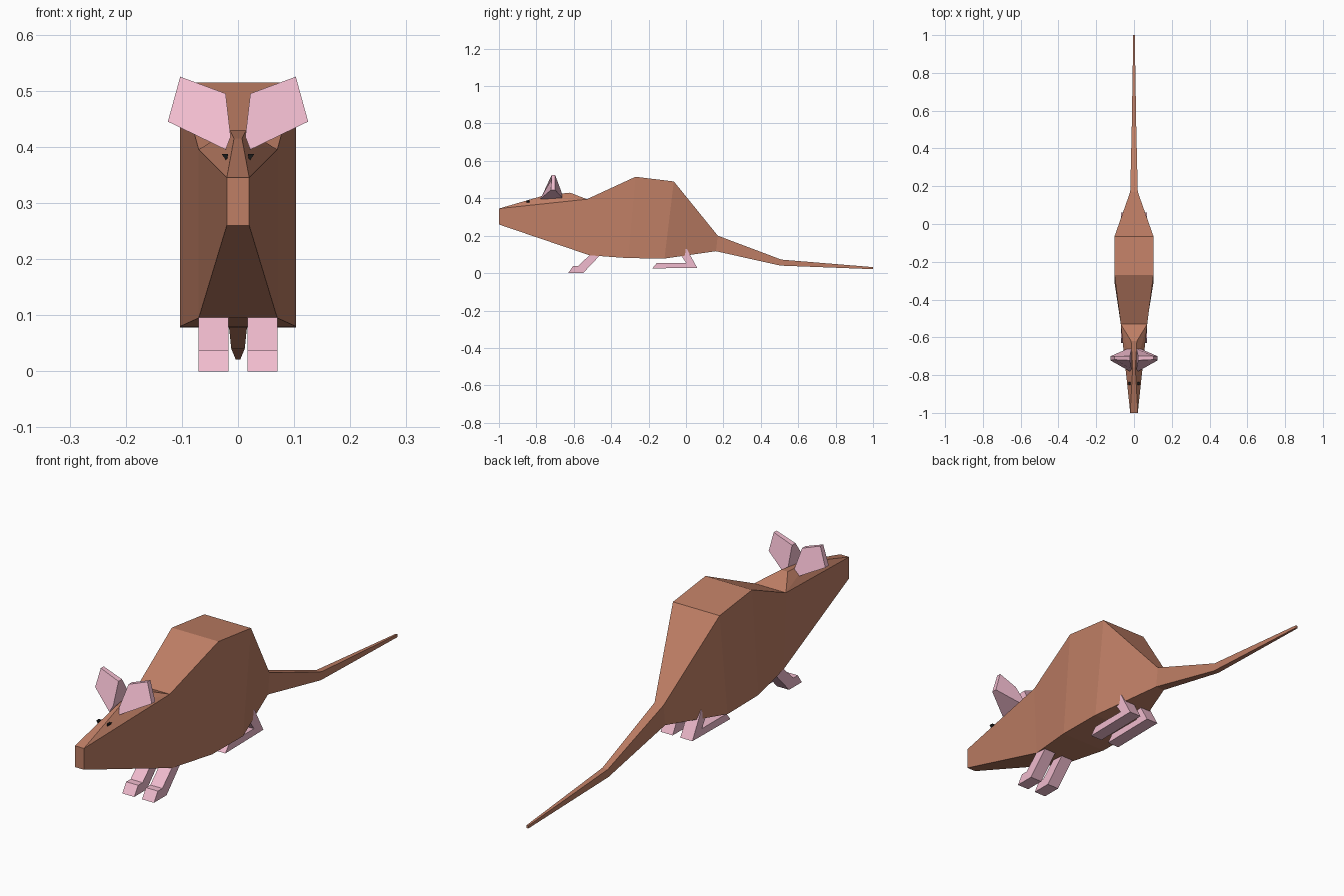
import bpy, bmesh

if "Cube" in bpy.data.objects:
    bpy.data.objects.remove(bpy.data.objects["Cube"])


def material(name, rgb):
    m = bpy.data.materials.new(name)
    m.diffuse_color = (*rgb, 1)
    m.use_nodes = True
    m.node_tree.nodes["Principled BSDF"].inputs["Base Color"].default_value = m.diffuse_color
    return m


FUR = material("fur", (0.52, 0.21, 0.13))
PINK = material("pink_skin", (0.88, 0.50, 0.62))
BLACK = material("black", (0.01, 0.01, 0.01))


def build(name, verts, faces, mat):
    bm = bmesh.new()
    vs = [bm.verts.new(v) for v in verts]
    for f in faces:
        bm.faces.new([vs[i] for i in f])
    bmesh.ops.recalc_face_normals(bm, faces=bm.faces)
    me = bpy.data.meshes.new(name)
    bm.to_mesh(me)
    bm.free()
    me.materials.append(mat)
    ob = bpy.data.objects.new(name, me)
    bpy.context.collection.objects.link(ob)
    return ob


def bridge(name, a, b, mat):
    """Closed solid between two outlines with equal point counts."""
    n = len(a)
    faces = [(i, (i + 1) % n, n + (i + 1) % n, n + i) for i in range(n)]
    faces += [tuple(range(n)), tuple(range(n, 2 * n))]
    return build(name, a + b, faces, mat)


# Body and tail: box sections (half width, top y, top z, bottom y, bottom z)
rings = [
    (0.02, -1.0, 0.345, -1.0, 0.26),
    (0.07, -0.53, 0.395, -0.515, 0.095),
    (0.103, -0.27, 0.515, -0.31, 0.08),
    (0.103, -0.065, 0.49, -0.115, 0.078),
    (0.02, 0.17, 0.20, 0.16, 0.117),
    (0.012, 0.51, 0.072, 0.505, 0.04),
    (0.004, 1.0, 0.032, 1.0, 0.021),
]
verts, faces = [], []
for w, yt, zt, yb, zb in rings:
    verts += [(-w, yb, zb), (w, yb, zb), (w, yt, zt), (-w, yt, zt)]
for r in range(len(rings) - 1):
    for k in range(4):
        if r == 0 and k == 2:
            continue          # the crown replaces the flat head top
        j = (k + 1) % 4
        faces.append((4 * r + k, 4 * r + j, 4 * r + 4 + j, 4 * r + 4 + k))
last = 4 * (len(rings) - 1)
faces += [(0, 1, 2, 3), tuple(range(last, last + 4))]

# Crown of the head: narrow raised ridge
c = len(verts)
verts += [(-0.007, -0.76, 0.415), (0.007, -0.76, 0.415),
          (0.015, -0.62, 0.43), (-0.015, -0.62, 0.43)]
faces += [(3, 2, c + 1, c), (c, c + 1, c + 2, c + 3), (c + 3, c + 2, 6, 7)]
for nose, front, rear, neck in ((2, c + 1, c + 2, 6), (3, c, c + 3, 7)):
    faces += [(nose, front, neck), (front, rear, neck)]
build("body", verts, faces, FUR)

# Side profiles (y, z) of the legs
front_leg = [(-0.63, 0.0), (-0.55, 0.0), (-0.46, 0.095), (-0.43, 0.13),
             (-0.48, 0.13), (-0.515, 0.097), (-0.577, 0.037), (-0.605, 0.037)]
hind_leg = [(-0.18, 0.025), (0.06, 0.028), (0.02, 0.1), (0.005, 0.13),
            (-0.045, 0.13), (-0.03, 0.1), (0.0, 0.055), (-0.155, 0.055)]

# Ear outline: x, z, front y, back y
ear = [(0.022, 0.395, -0.78, -0.655), (0.125, 0.445, -0.722, -0.70),
       (0.103, 0.525, -0.718, -0.70), (0.022, 0.495, -0.722, -0.70),
       (0.013, 0.418, -0.768, -0.66)]
# Eye: small triangular chip (x, z)
eye = [(0.018, 0.387), (0.029, 0.387), (0.019, 0.373)]

for side, s in (("left", -1), ("right", 1)):
    for name, prof in (("front_leg", front_leg), ("hind_leg", hind_leg)):
        bridge(f"{name}_{side}", [(s * 0.017, y, z) for y, z in prof],
               [(s * 0.07, y, z) for y, z in prof], PINK)
    bridge(f"ear_{side}", [(s * x, f, z) for x, z, f, b in ear],
           [(s * x, b, z) for x, z, f, b in ear], PINK)
    bridge(f"eye_{side}", [(s * x, -0.853, z) for x, z in eye],
           [(s * x, -0.836, z) for x, z in eye], BLACK)
